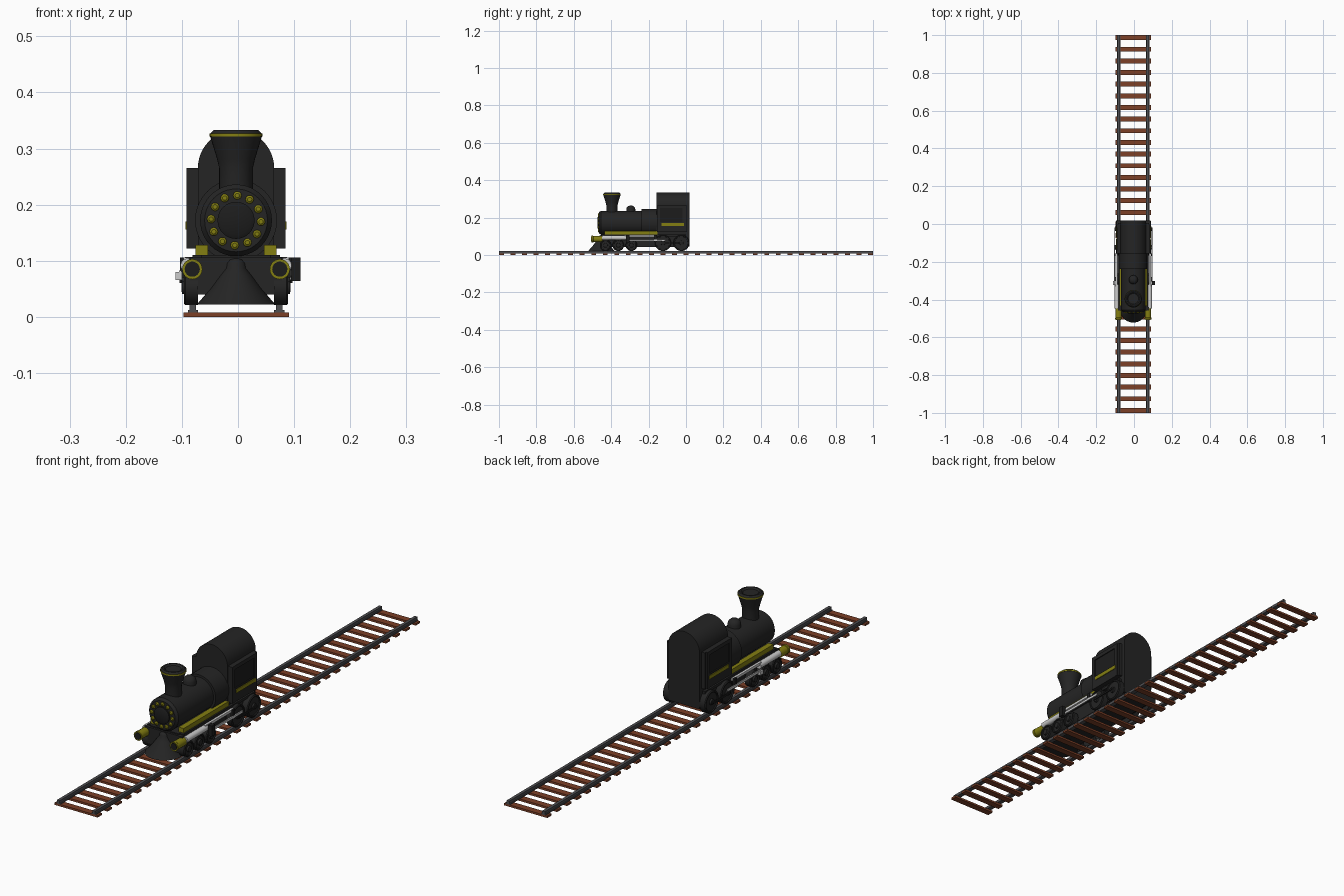
import bpy, bmesh, math
from mathutils import Matrix

if "Cube" in bpy.data.objects:
    bpy.data.objects.remove(bpy.data.objects["Cube"])

CX = -0.0035  # centre line of train and track


def material(name, rgb):
    m = bpy.data.materials.new(name)
    m.diffuse_color = (*rgb, 1)
    m.use_nodes = True
    m.node_tree.nodes["Principled BSDF"].inputs["Base Color"].default_value = m.diffuse_color
    return m


BLACK = material("black_paint", (0.018, 0.018, 0.018))
DARK = material("dark_iron", (0.012, 0.012, 0.012))
GOLD = material("old_gold", (0.23, 0.21, 0.006))
SILVER = material("silver_steel", (0.6, 0.6, 0.6))
RAIL = material("rail_grey", (0.075, 0.075, 0.08))
WOOD = material("red_wood", (0.2, 0.05, 0.02))


def finish(name, bm, mat, smooth=True):
    bmesh.ops.recalc_face_normals(bm, faces=bm.faces)
    me = bpy.data.meshes.new(name)
    bm.to_mesh(me)
    bm.free()
    me.materials.append(mat)
    ob = bpy.data.objects.new(name, me)
    ob.location.x = CX
    bpy.context.collection.objects.link(ob)
    if smooth:
        bpy.ops.object.select_all(action='DESELECT')
        ob.select_set(True)
        bpy.context.view_layer.objects.active = ob
        bpy.ops.object.shade_smooth_by_angle(angle=math.radians(35))
    return ob


def box(name, x, y, z, mat):
    """Box from (min, max) pairs."""
    bm = bmesh.new()
    bmesh.ops.create_cube(bm, size=1)
    for v in bm.verts:
        v.co = [a + (b - a) * (c + 0.5) for (a, b), c in zip((x, y, z), v.co)]
    return finish(name, bm, mat, False)


def lathe(name, profile, loc, axis, mat, n=32):
    """Spin (radius, distance) points around an axis through loc."""
    bm = bmesh.new()
    rings = [[bm.verts.new((r * math.cos(2 * math.pi * i / n),
                            r * math.sin(2 * math.pi * i / n), h)) for i in range(n)]
             for r, h in profile]
    for a, b in zip(rings, rings[1:]):
        for i in range(n):
            j = (i + 1) % n
            bm.faces.new((a[i], a[j], b[j], b[i]))
    bm.faces.new(rings[0][::-1])
    bm.faces.new(rings[-1])
    turn = {'Z': Matrix(), 'Y': Matrix.Rotation(-math.pi / 2, 4, 'X'),
            'X': Matrix.Rotation(math.pi / 2, 4, 'Y')}[axis]
    bmesh.ops.transform(bm, matrix=Matrix.Translation(loc) @ turn, verts=bm.verts)
    return finish(name, bm, mat)


def span(a, b):
    return (min(a, b), max(a, b))


def arch(name, half, z0, zs, y0, y1, mat, n=24):
    """Round-topped block extruded along y."""
    pts = [(-half, z0), (half, z0)]
    pts += [(half * math.cos(math.pi * i / n), zs + half * math.sin(math.pi * i / n))
            for i in range(n + 1)]
    bm = bmesh.new()
    f = bm.faces.new([bm.verts.new((x, y0, z)) for x, z in pts])
    ext = bmesh.ops.extrude_face_region(bm, geom=[f])['geom']
    bmesh.ops.translate(bm, vec=(0, y1 - y0, 0),
                        verts=[g for g in ext if isinstance(g, bmesh.types.BMVert)])
    return finish(name, bm, mat)


# Track
for i in range(33):
    y = -0.987 + i * 1.974 / 32
    box("sleeper", (-0.094, 0.094), (y - 0.013, y + 0.013), (0, 0.008), WOOD)
for s in (-1, 1):
    box("rail_foot", span(s * 0.068, s * 0.086), (-1, 1), (0.008, 0.012), RAIL)
    box("rail_head", span(s * 0.071, s * 0.083), (-1, 1), (0.012, 0.022), RAIL)

# Boiler, firebox ring and front door
BZ = 0.172
lathe("boiler", [(0.056, -0.465), (0.064, -0.455), (0.064, -0.15)], (0, 0, BZ), 'Y', BLACK, 40)
lathe("firebox", [(0.073, -0.238), (0.073, -0.15)], (0, 0, BZ), 'Y', BLACK, 40)
lathe("boiler_door", [(0.026, -0.474), (0.033, -0.47), (0.033, -0.46)], (0, 0, BZ), 'Y', DARK)
for i in range(12):
    a = math.pi * 2 * (i + 0.1) / 12
    lathe("door_bolt", [(0.004, -0.471), (0.0075, -0.468), (0.0075, -0.46)],
          (0.0445 * math.sin(a), 0, BZ + 0.0445 * math.cos(a)), 'Y', GOLD, 10)

# Chimney and steam dome
lathe("chimney", [(0.03, 0.215), (0.03, 0.265), (0.034, 0.282), (0.046, 0.321)],
      (0, -0.396, 0), 'Z', BLACK)
lathe("chimney_band", [(0.047, 0.321), (0.047, 0.327)], (0, -0.396, 0), 'Z', GOLD)
lathe("chimney_rim", [(0.046, 0.327), (0.04, 0.333), (0.034, 0.333), (0.028, 0.328)],
      (0, -0.396, 0), 'Z', BLACK)
lathe("steam_dome", [(0.024, 0.22), (0.024, 0.245), (0.021, 0.255), (0.013, 0.262), (0.004, 0.264)],
      (0, -0.295, 0), 'Z', BLACK, 24)

# Cab
arch("cab", 0.068, 0.045, 0.265, -0.158, 0.018, BLACK)
for s in (-1, 1):
    box("cab_side", span(s * 0.06, s * 0.082), (-0.155, 0.005), (0.122, 0.265), BLACK)
    # Raised window frame and gold stripe
    for y in ((-0.155, -0.14), (-0.018, -0.003)):
        box("cab_post", span(s * 0.08, s * 0.088), y, (0.122, 0.265), BLACK)
    for z in ((0.25, 0.265), (0.122, 0.175)):
        box("cab_frame", span(s * 0.08, s * 0.087), (-0.14, -0.018), z, BLACK)
    box("cab_window", span(s * 0.08, s * 0.083), (-0.14, -0.018), (0.175, 0.25), DARK)
    box("cab_stripe", span(s * 0.086, s * 0.09), (-0.132, -0.012), (0.156, 0.17), GOLD)

# Chassis
box("chassis", (-0.062, 0.062), (-0.45, 0.012), (0.042, 0.11), BLACK)
box("running_board", (-0.078, 0.078), (-0.445, 0.0), (0.1, 0.11), BLACK)
box("front_beam", (-0.082, 0.082), (-0.458, -0.44), (0.04, 0.106), BLACK)

# Cow catcher: flared half cone with a rounded cap
lathe("cow_catcher", [(0.07, 0.022), (0.044, 0.052), (0.028, 0.074), (0.018, 0.087),
                      (0.017, 0.095), (0.012, 0.102), (0.004, 0.105)],
      (0, -0.452, 0), 'Z', BLACK)

WHEELS = [(-0.43, 0.031), (-0.362, 0.031), (-0.292, 0.031), (-0.123, 0.043), (-0.025, 0.043)]
for y, r in WHEELS:
    lathe("axle", [(0.007, -0.08), (0.007, 0.08)], (0, y, 0.021 + r), 'X', DARK, 12)

for s in (-1, 1):
    # Gold boiler trim
    box("side_trim", span(s * 0.05, s * 0.072), (-0.435, -0.153), (0.11, 0.128), GOLD)

    # Front lamps
    lathe("lamp", [(0.013, -0.505), (0.018, -0.505), (0.018, -0.497), (0.0165, -0.495),
                   (0.0165, -0.447)], (s * 0.078, 0, 0.085), 'Y', GOLD, 24)
    lathe("lamp_glass", [(0.0135, -0.507), (0.0135, -0.5)], (s * 0.078, 0, 0.085), 'Y', DARK, 24)

    # Wheels with recessed face and hub
    for y, r in WHEELS:
        prof = [(r, 0.068), (r, 0.09), (r - 0.003, 0.093), (r - 0.007, 0.093),
                (r - 0.008, 0.089), (0.012, 0.089), (0.011, 0.096), (0.006, 0.097)]
        lathe("wheel", [(q, s * h) for q, h in prof], (0, y, 0.021 + r), 'X', BLACK, 28)

    # Drive cylinder and rods
    lathe("drive_cylinder", [(0.012, -0.448), (0.012, -0.32)], (s * 0.087, 0, 0.092), 'Y', SILVER, 16)
    box("guide_bar", span(s * 0.084, s * 0.094), (-0.33, -0.155), (0.096, 0.106), SILVER)
    box("drive_rod", span(s * 0.097, s * 0.102), (-0.32, -0.11), (0.074, 0.083), SILVER)
    box("coupling_rod", span(s * 0.097, s * 0.101), (-0.13, -0.018), (0.06, 0.067), DARK)
    box("rod_hanger", span(s * 0.09, s * 0.1), (-0.17, -0.155), (0.07, 0.106), DARK)

# Crossheads differ from side to side
box("right_crosshead", (0.098, 0.115), (-0.322, -0.302), (0.064, 0.106), DARK)
box("left_crosshead", (-0.108, -0.096), (-0.322, -0.302), (0.066, 0.08), SILVER)
